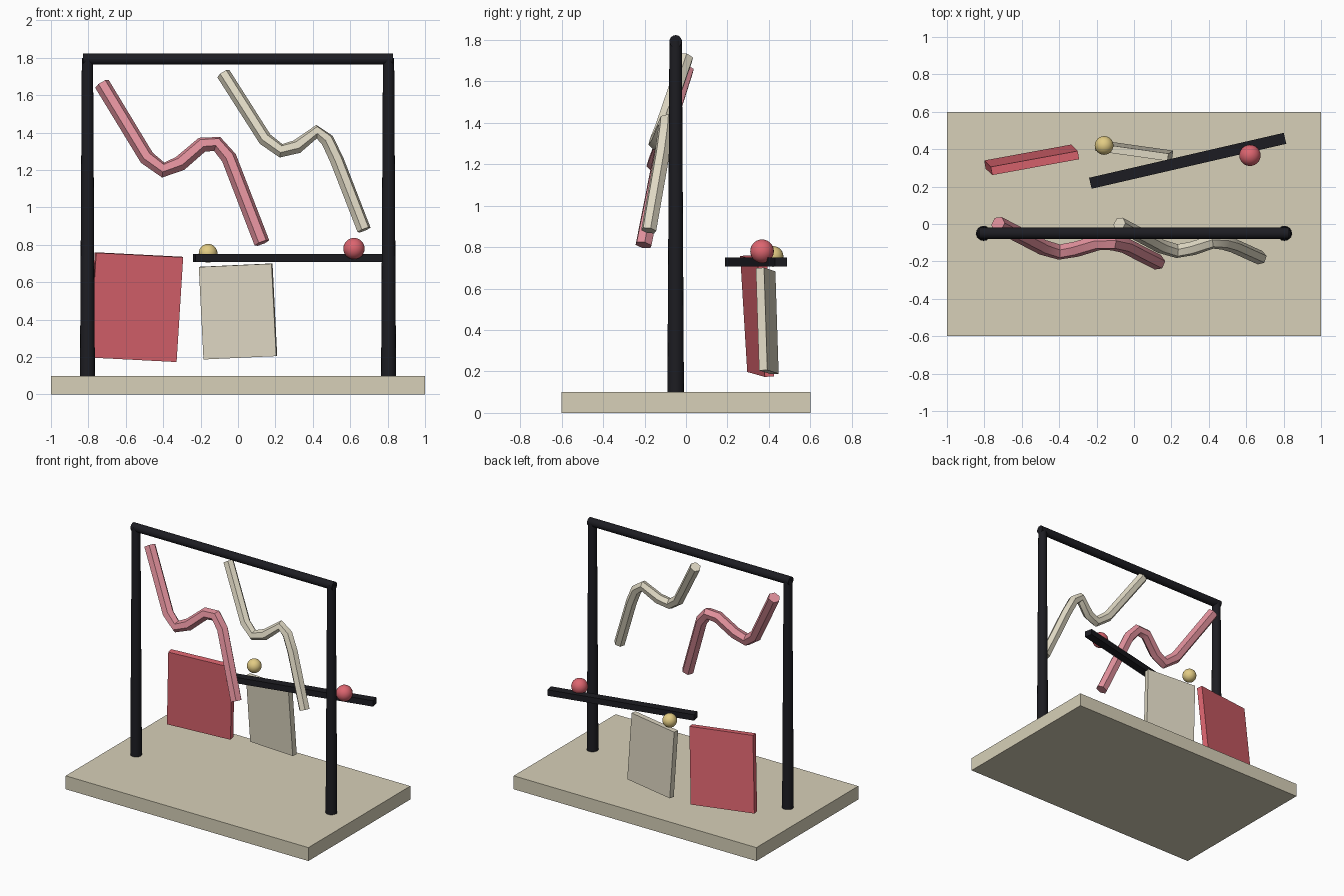
import bpy
from math import radians, pi
from mathutils import Vector, Matrix

if "Cube" in bpy.data.objects:
    bpy.data.objects.remove(bpy.data.objects["Cube"])


def material(name, rgb):
    m = bpy.data.materials.new(name)
    m.diffuse_color = (*rgb, 1)
    m.use_nodes = True
    m.node_tree.nodes["Principled BSDF"].inputs["Base Color"].default_value = m.diffuse_color
    return m


SAND = material("sand", (0.68, 0.63, 0.48))
CREAM = material("cream", (0.74, 0.69, 0.55))
BLACK = material("black", (0.012, 0.012, 0.016))
RED = material("red", (0.72, 0.13, 0.16))
PINK = material("pink", (0.75, 0.28, 0.33))
YELLOW = material("yellow", (0.76, 0.6, 0.23))


def finish(name, mat, smooth=False):
    o = bpy.context.object
    o.name = name
    o.data.materials.append(mat)
    if smooth:
        bpy.ops.object.shade_smooth_by_angle(angle=radians(40))
    return o


def box(name, loc, size, mat, axes=None):
    """Box of a given size, optionally oriented by (width, up) vectors."""
    bpy.ops.mesh.primitive_cube_add(size=1)
    o = finish(name, mat)
    rot = Matrix.Identity(4)
    if axes:
        w = Vector(axes[0]).normalized()
        n = Vector(axes[1]).cross(w).normalized()
        rot = Matrix((w, n, w.cross(n))).transposed().to_4x4()
    o.matrix_world = Matrix.Translation(loc) @ rot @ Matrix.Diagonal((*size, 1))
    return o


def ball(name, loc, r, mat):
    bpy.ops.mesh.primitive_uv_sphere_add(segments=24, ring_count=14, radius=r, location=loc)
    finish(name, mat, True)


def tube(name, points, r, mat):
    """Six-sided capped tube swept along a path."""
    c = bpy.data.curves.new(name, 'CURVE')
    c.dimensions = '3D'
    c.bevel_depth = r
    c.bevel_resolution = 1
    c.use_fill_caps = True
    s = c.splines.new('POLY')
    s.points.add(len(points) - 1)
    for p, co in zip(s.points, points):
        p.co = (*co, 1)
    o = bpy.data.objects.new(name, c)
    bpy.context.collection.objects.link(o)
    bpy.ops.object.select_all(action='DESELECT')
    o.select_set(True)
    bpy.context.view_layer.objects.active = o
    bpy.ops.object.convert(target='MESH')
    finish(name, mat, True)


# Base slab
box("base", (0, 0, 0.05), (2, 1.2, 0.1), SAND)

# Frame: two tapered posts and a top rail
for side, x in (("left", -0.805), ("right", 0.805)):
    bpy.ops.mesh.primitive_cone_add(vertices=16, radius1=0.04, radius2=0.03, depth=1.7,
                                    location=(x, -0.05, 0.95))
    finish(side + "_post", BLACK, True)
bpy.ops.mesh.primitive_cylinder_add(vertices=16, radius=0.03, depth=1.66,
                                    location=(0, -0.05, 1.793), rotation=(0, pi / 2, 0))
finish("top_rail", BLACK, True)

# Tilted panels
box("red_panel", (-0.547, 0.343, 0.467), (0.473, 0.045, 0.562), RED,
    ((0.465, 0.085, -0.024), (0.03, -0.035, 0.56)))
box("cream_panel", (0, 0.392, 0.444), (0.393, 0.04, 0.495), CREAM,
    ((0.39, -0.055, 0.018), (-0.024, -0.016, 0.495)))

# Level beam with a ball near each end
bar = box("beam", (0.287, 0.338, 0.729), (1.068, 0.06, 0.044), BLACK,
          ((1.04, 0.24, 0), (0, 0, 1)))
ball("yellow_ball", (-0.16, 0.42, 0.755), 0.05, YELLOW)
ball("red_ball", (0.62, 0.367, 0.78), 0.057, RED)

# Wavy tubes
tube("pink_tube", [(-0.727, 0, 1.66), (-0.487, -0.125, 1.265), (-0.40, -0.15, 1.2),
                   (-0.31, -0.135, 1.235), (-0.193, -0.1, 1.335), (-0.112, -0.1, 1.34),
                   (-0.048, -0.115, 1.265), (0.128, -0.205, 0.81)], 0.042, PINK)
tube("cream_tube", [(-0.078, 0, 1.715), (0.145, -0.12, 1.365), (0.23, -0.145, 1.303),
                    (0.315, -0.13, 1.325), (0.42, -0.095, 1.405), (0.478, -0.1, 1.36),
                    (0.53, -0.115, 1.25), (0.674, -0.18, 0.88)], 0.038, CREAM)
